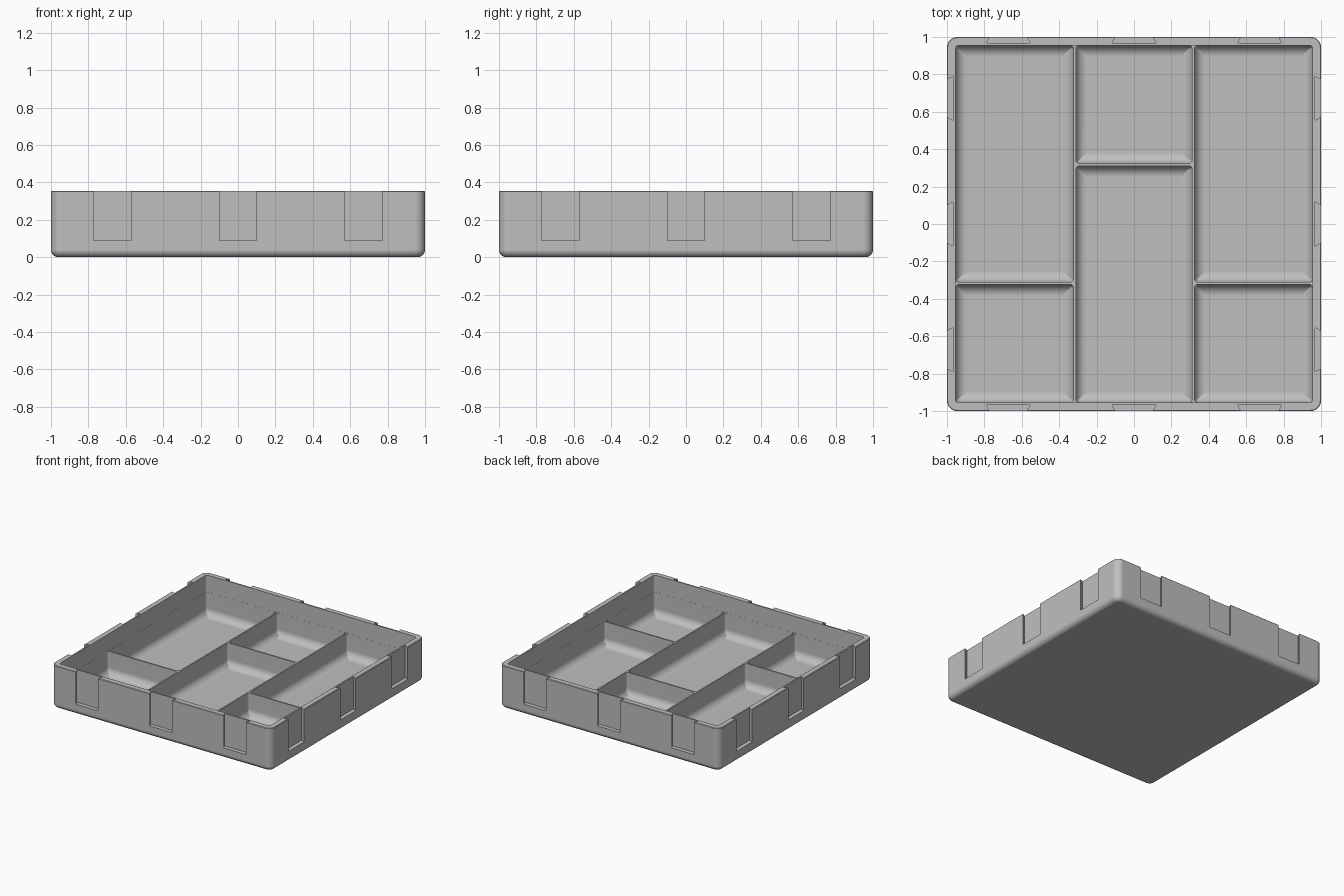
import bpy, bmesh, math
from mathutils import Matrix, Vector

cube = bpy.data.objects.get("Cube")
if cube:
    bpy.data.objects.remove(cube, do_unlink=True)

HEIGHT = 0.355
INNER = 0.955        # inside face of the outer walls
DIVIDER = 0.317      # divider centre lines
HALF_THICK = 0.006
DIVIDER_TOP = 0.217
FLOOR = 0.026


def ring(bm, hx, hy, r, z, centre, segs):
    """Loop of vertices around a rounded rectangle."""
    verts = []
    for k, (sx, sy) in enumerate([(1, 1), (-1, 1), (-1, -1), (1, -1)]):
        for i in range(segs + 1):
            a = math.pi / 2 * (k + i / segs)
            verts.append(bm.verts.new((centre[0] + sx * (hx - r) + r * math.cos(a),
                                       centre[1] + sy * (hy - r) + r * math.sin(a), z)))
    return verts


def loft(bm, loops):
    """Skin closed loops from bottom to top and cap both ends."""
    n = len(loops[0])
    bm.faces.new(loops[0][::-1])
    bm.faces.new(loops[-1])
    for low, high in zip(loops, loops[1:]):
        for i in range(n):
            j = (i + 1) % n
            bm.faces.new((low[i], low[j], high[j], high[i]))


def filleted_block(bm, hx, hy, corner, fillet, z0, z1, centre=(0, 0), segs=8, top_bevel=0):
    """Rounded block whose bottom edge is filleted."""
    steps = [(fillet * (1 - math.sin(t)), z0 + fillet * (1 - math.cos(t)))
             for t in [math.pi / 2 * i / 8 for i in range(9)]] if fillet else [(0, z0)]
    steps.append((0, z1 - top_bevel))
    if top_bevel:
        steps.append((top_bevel, z1))
    loft(bm, [ring(bm, hx - d, hy - d, max(corner - d, 0.004), z, centre, segs)
              for d, z in steps])


def finish(name, bm):
    bmesh.ops.recalc_face_normals(bm, faces=bm.faces)
    mesh = bpy.data.meshes.new(name)
    bm.to_mesh(mesh)
    bm.free()
    obj = bpy.data.objects.new(name, mesh)
    bpy.context.collection.objects.link(obj)
    return obj


# Outer body
bm = bmesh.new()
filleted_block(bm, 1, 1, 0.055, 0.04, 0, HEIGHT, top_bevel=0.004)
tray = finish("tray", bm)

# Open space above the dividers
bm = bmesh.new()
filleted_block(bm, INNER + 0.0005, INNER + 0.0005, 0.02, 0, DIVIDER_TOP, 0.5, segs=4)
upper = finish("upper_space_cutter", bm)

# Six compartments: three columns, each split in two
bm = bmesh.new()
columns = [(-INNER, -DIVIDER - HALF_THICK, -DIVIDER),
           (-DIVIDER + HALF_THICK, DIVIDER - HALF_THICK, DIVIDER),
           (DIVIDER + HALF_THICK, INNER, -DIVIDER)]
for x0, x1, split in columns:
    for y0, y1 in [(-INNER, split - HALF_THICK), (split + HALF_THICK, INNER)]:
        filleted_block(bm, (x1 - x0) / 2, (y1 - y0) / 2, 0.02, 0.06, FLOOR, 0.26,
                       centre=((x0 + x1) / 2, (y0 + y1) / 2), segs=4)
compartments = finish("compartment_cutter", bm)

# Dovetail slots, three on each side
bm = bmesh.new()
slot = [(-0.118, -0.967), (-0.089, -1.02), (0.089, -1.02), (0.118, -0.967)]
for side in range(4):
    turn = Matrix.Rotation(side * math.pi / 2, 3, 'Z')
    for cx in (-0.672, 0, 0.672):
        loft(bm, [[bm.verts.new(turn @ Vector((cx + x, y, z))) for x, y in slot]
                  for z in (0.088, 0.5)])
slots = finish("slot_cutter", bm)

# Carve the tray
for o in bpy.context.selected_objects:
    o.select_set(False)
bpy.context.view_layer.objects.active = tray
tray.select_set(True)
for cutter in (upper, compartments, slots):
    cutter.hide_render = True
    mod = tray.modifiers.new(cutter.name, 'BOOLEAN')
    mod.operation = 'DIFFERENCE'
    mod.solver = 'EXACT'
    mod.object = cutter
    bpy.ops.object.modifier_apply(modifier=mod.name)
    bpy.data.objects.remove(cutter, do_unlink=True)

# Smooth fillets with crisp edges
bpy.ops.object.shade_smooth_by_angle(angle=math.radians(30))
weighted = tray.modifiers.new("weighted_normals", 'WEIGHTED_NORMAL')
weighted.keep_sharp = True

# Plain grey plastic
grey = bpy.data.materials.new("grey_plastic")
colour = (0.52, 0.52, 0.52, 1)
grey.use_nodes = True
grey.diffuse_color = colour
for node in grey.node_tree.nodes:
    if node.type == 'BSDF_PRINCIPLED':
        node.inputs["Base Color"].default_value = colour
tray.data.materials.clear()
tray.data.materials.append(grey)
